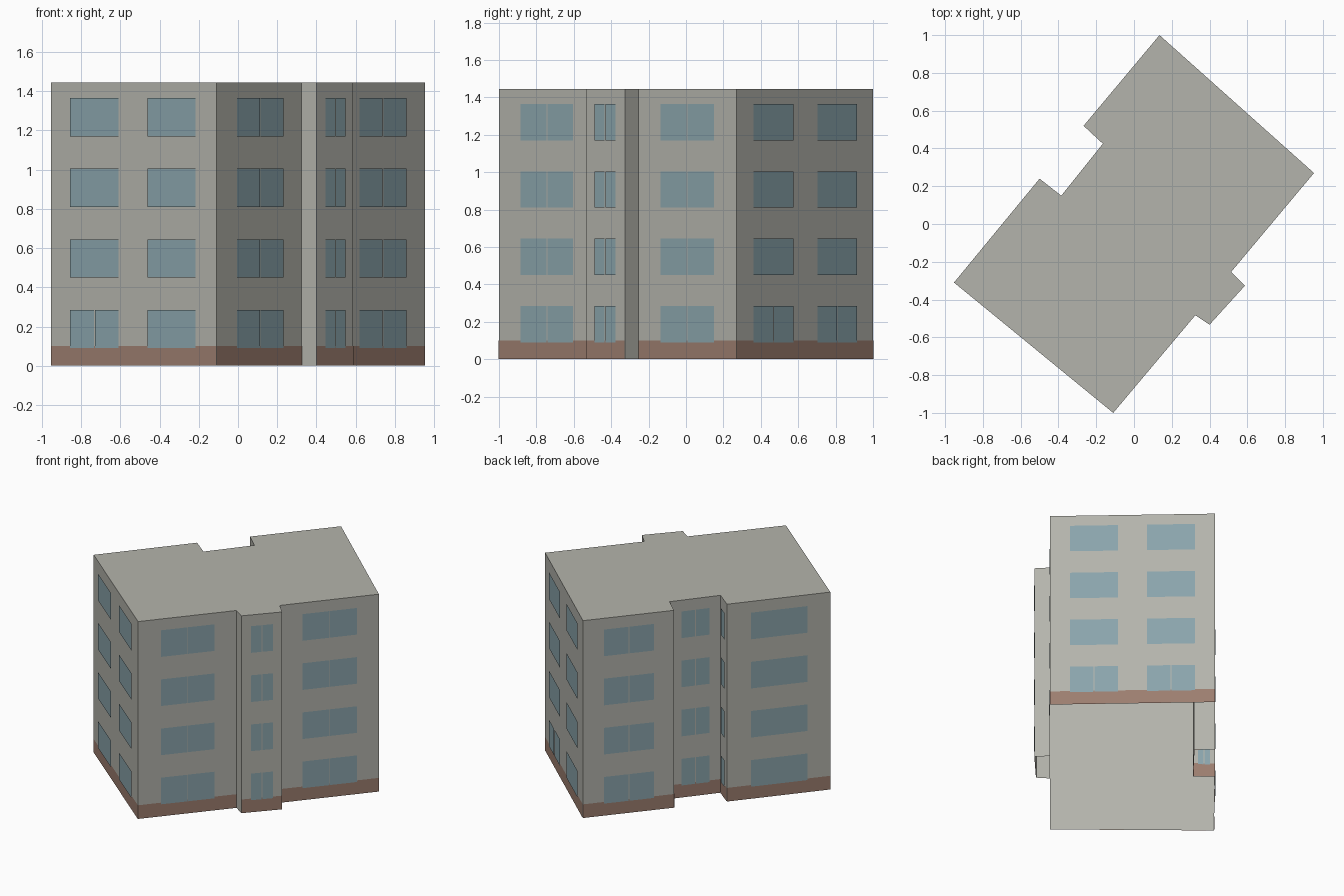
import bpy
import bmesh
from mathutils import Vector

cube = bpy.data.objects.get("Cube")
if cube:
    bpy.data.objects.remove(cube, do_unlink=True)


def make_material(name, colour):
    mat = bpy.data.materials.new(name)
    mat.use_nodes = True
    mat.diffuse_color = (*colour, 1)
    mat.node_tree.nodes["Principled BSDF"].inputs["Base Color"].default_value = (*colour, 1)
    return mat


RENDER = make_material("grey render", (0.455, 0.455, 0.412))
BROWN = make_material("brown plinth", (0.335, 0.208, 0.16))
GLASS = make_material("blue glass", (0.257, 0.375, 0.413))

HEIGHT = 1.445
PLINTH_TOP = 0.10
WINDOW_HEIGHT = 0.195
GAP = 0.006
PLINTH_OFFSET = 0.002
WINDOW_OFFSET = 0.006
FLOORS = [0.09 + 0.36 * i for i in range(4)]

# Footprint corners, anticlockwise from above
A, B, C, D = (-0.953, -0.31), (-0.11, -1.0), (0.325, -0.483), (0.40, -0.533)
E, F, G, H = (0.587, -0.327), (0.515, -0.253), (0.953, 0.27), (0.135, 1.0)
I, J, K, L = (-0.267, 0.52), (-0.165, 0.425), (-0.385, 0.15), (-0.50, 0.24)
FOOTPRINT = [A, B, C, D, E, F, G, H, I, J, K, L]

SINGLE = [(0.23, 0.775)]
PAIR = [(0.12, 0.412), (0.587, 0.877)]
ALL_FLOORS = [(0, floor) for floor in range(4)]


def finish(name, bm, mat):
    mesh = bpy.data.meshes.new(name)
    bm.to_mesh(mesh)
    bm.free()
    mesh.materials.append(mat)
    obj = bpy.data.objects.new(name, mesh)
    bpy.context.collection.objects.link(obj)


def add_plate(bm, start, end, span, low, high, offset):
    """Upright plate over part of a wall, held just off its outer face."""
    p, q = Vector(start), Vector(end)
    along = (q - p).normalized()
    out = Vector((along.y, -along.x)) * offset
    left, right = (p.lerp(q, u) + out for u in span)
    bm.faces.new([bm.verts.new((*xy, z)) for xy, z in
                  ((left, low), (right, low), (right, high), (left, high))])


def dress_wall(name, start, end, windows, split=()):
    """Plinth band and windows; split holds the (column, floor) windows with two panes."""
    bm = bmesh.new()
    add_plate(bm, start, end, (0, 1), 0, PLINTH_TOP, PLINTH_OFFSET)
    finish(name + "_plinth", bm, BROWN)

    bm = bmesh.new()
    half_gap = GAP / 2 / (Vector(end) - Vector(start)).length
    for column, (left, right) in enumerate(windows):
        middle = (left + right) / 2
        for floor, sill in enumerate(FLOORS):
            spans = [(left, right)]
            if (column, floor) in split:
                spans = [(left, middle - half_gap), (middle + half_gap, right)]
            for span in spans:
                add_plate(bm, start, end, span, sill, sill + WINDOW_HEIGHT, WINDOW_OFFSET)
    finish(name + "_windows", bm, GLASS)


# Building shell: walls and flat roof, open underneath
shell = bmesh.new()
bottom = [shell.verts.new((x, y, 0)) for x, y in FOOTPRINT]
top = [shell.verts.new((x, y, HEIGHT)) for x, y in FOOTPRINT]
for i in range(len(FOOTPRINT)):
    j = (i + 1) % len(FOOTPRINT)
    shell.faces.new((bottom[i], bottom[j], top[j], top[i]))
shell.faces.new(top)
finish("building_shell", shell, RENDER)

# End walls
dress_wall("front_end", A, B, PAIR, [(0, 0)])
dress_wall("back_end", G, H, PAIR, [(0, 0), (1, 0)])

# Long side with the projecting bay, whose cheeks stay bare
dress_wall("bay_side_front", B, C, SINGLE, ALL_FLOORS)
dress_wall("bay", D, E, SINGLE, ALL_FLOORS)
dress_wall("bay_side_back", F, G, SINGLE, ALL_FLOORS)

# Long side with the recess
dress_wall("recess_side_back", H, I, SINGLE, ALL_FLOORS)
dress_wall("recess_back_cheek", I, J, SINGLE, ALL_FLOORS)
dress_wall("recess", J, K, SINGLE, ALL_FLOORS)
dress_wall("recess_front_cheek", K, L, SINGLE, ALL_FLOORS)
dress_wall("recess_side_front", L, A, SINGLE)
